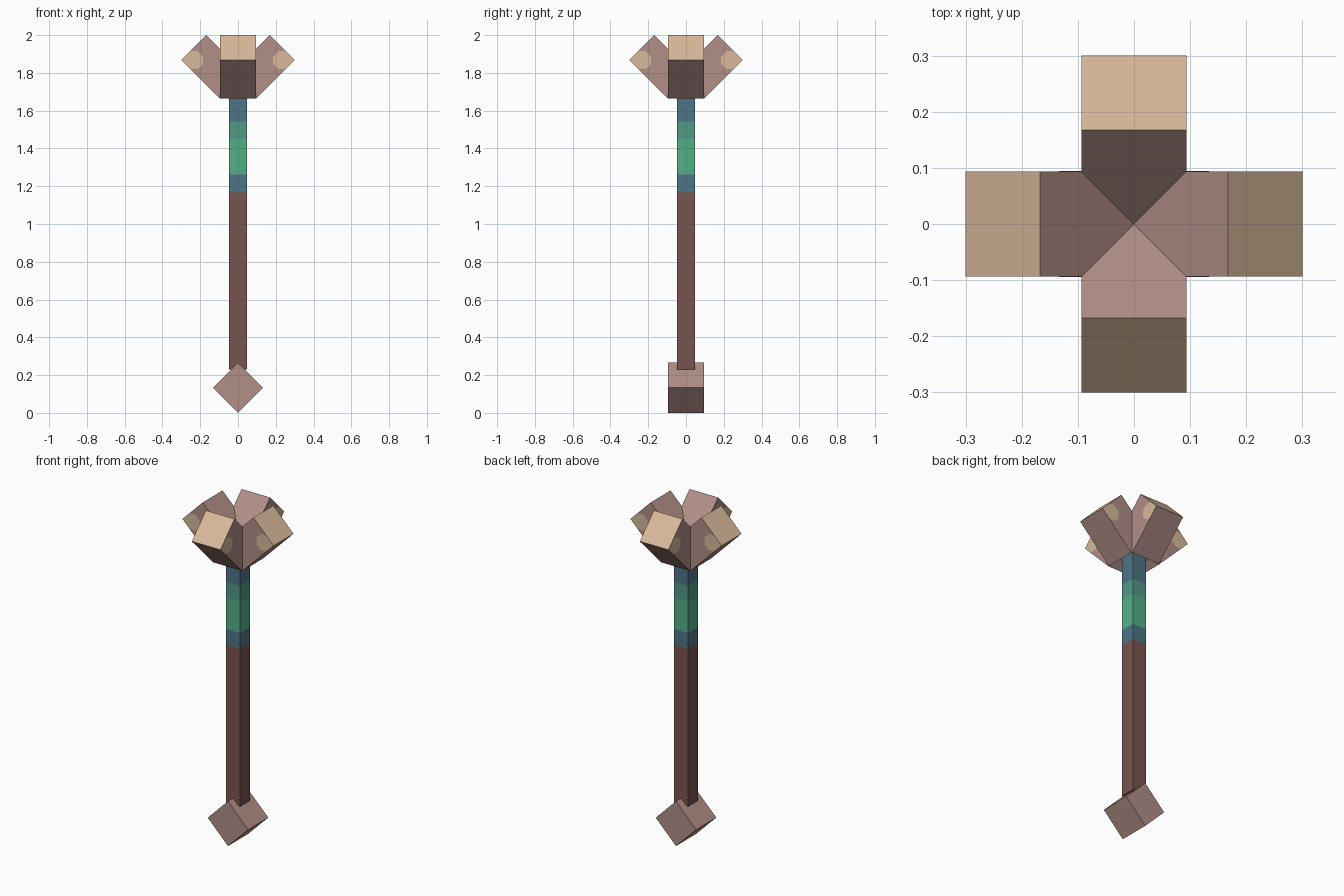
import bpy, bmesh, math
from mathutils import Matrix

cube = bpy.data.objects.get("Cube")
if cube:
    bpy.data.objects.remove(cube, do_unlink=True)


def material(name, rgb):
    lin = [((c / 255 + 0.055) / 1.055) ** 2.4 for c in rgb] + [1]
    mat = bpy.data.materials.new(name)
    mat.use_nodes = True
    mat.diffuse_color = lin
    mat.node_tree.nodes["Principled BSDF"].inputs["Base Color"].default_value = lin
    return mat


ROSE = material("dusty rose brown", (177, 142, 135))
TAN = material("pale tan", (216, 185, 155))
BROWN = material("dark red brown", (121, 84, 79))
BLUE = material("slate blue", (77, 117, 133))
TEAL = material("teal", (82, 152, 134))
GREEN = material("green", (84, 175, 135))


def add_object(name, bm, mats):
    bmesh.ops.recalc_face_normals(bm, faces=bm.faces)
    mesh = bpy.data.meshes.new(name)
    bm.to_mesh(mesh)
    bm.free()
    for m in mats:
        mesh.materials.append(m)
    obj = bpy.data.objects.new(name, mesh)
    bpy.context.collection.objects.link(obj)
    return obj


# Square shaft, cut into colour bands
HALF = 0.0468
BASE, STEP = 0.23, 0.0938
bands = [(10, 0), (11, 1), (13, 2), (14, 3), (16, 1)]  # end step, material
bm = bmesh.new()


def ring(z):
    return [bm.verts.new((x * HALF, y * HALF, z))
            for x, y in ((-1, -1), (1, -1), (1, 1), (-1, 1))]


lower = ring(BASE)
bm.faces.new(lower)
for end, index in bands:
    upper = ring(BASE + STEP * end)
    for i in range(4):
        j = (i + 1) % 4
        bm.faces.new((lower[i], lower[j], upper[j], upper[i])).material_index = index
    lower = upper
bm.faces.new(lower).material_index = 1
add_object("shaft", bm, [BROWN, BLUE, GREEN, TEAL])

# Pommel cube standing on its edge
SIDE = 0.1885
bm = bmesh.new()
bmesh.ops.create_cube(bm, size=SIDE)
bmesh.ops.rotate(bm, verts=bm.verts, matrix=Matrix.Rotation(math.pi / 4, 3, 'Y'))
bmesh.ops.translate(bm, verts=bm.verts, vec=(0, 0, SIDE / math.sqrt(2)))
add_object("pommel", bm, [ROSE])


# Head block: extruded side profile, with a tan tip and clipped tan side patch
def head_block(name, angle):
    length, w, c = 0.286, 0.188, 0.027
    p = w / 2
    outline = [(0, 0), (length - p + c, 0), (length, 0),
               (length, p - c), (length, w), (0, w)]
    inner = [(length - c, p), (length - p + c, p), (length - p, p - c), (length - p, c)]
    bm = bmesh.new()
    r = math.sqrt(0.5)
    rings = []
    for y in (-p, p):
        pts = [bm.verts.new((0.098 + (u - v) * r, y, 1.665 + (u + v) * r))
               for u, v in outline + inner]
        out, cut = pts[:6], pts[6:]
        bm.faces.new(out[1:4] + cut).material_index = 1
        bm.faces.new(out[:2] + cut[::-1] + out[3:])
        rings.append(out)
    a, b = rings
    for i in range(6):
        j = (i + 1) % 6
        face = bm.faces.new((a[i], a[j], b[j], b[i]))
        face.material_index = 1 if i in (2, 3) else 0
    bmesh.ops.rotate(bm, verts=bm.verts, matrix=Matrix.Rotation(angle, 3, 'Z'))
    add_object(name, bm, [ROSE, TAN])


for k, side in enumerate(("left", "back", "right", "front")):
    head_block("head_block_" + side, k * math.pi / 2)
